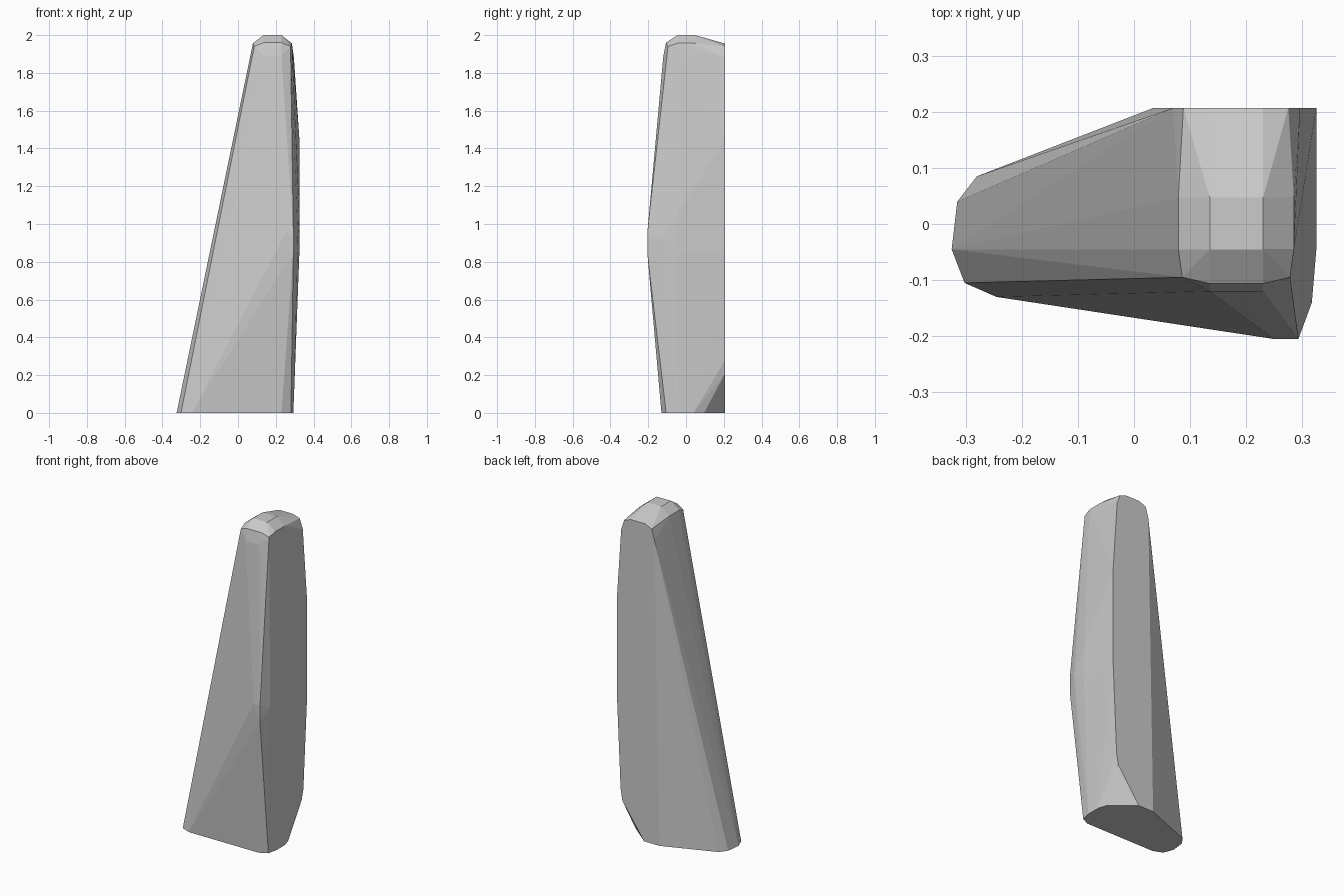
import bpy, bmesh

BACK = 0.207  # flat rear plane

# footprint on the ground (x, y)
foot = [(-0.325, -0.045), (-0.302, -0.105), (-0.245, -0.13), (0.23, -0.13),
        (0.28, -0.105), (0.293, -0.045), (0.293, 0.04), (0.275, 0.096),
        (-0.28, 0.085), (-0.315, 0.04)]
# outline of the flat rear face (x, z)
rear = [(0.035, 0), (0.14, 0), (0.288, 0.21), (0.3, 0.28), (0.325, 0.85),
        (0.325, 1.45), (0.296, 1.88), (0.275, 1.94), (0.23, 1.955),
        (0.135, 1.955), (0.088, 1.935), (0.07, 1.87)]
# bulge on the front right edge (x, y, z)
bulge = [(0.25, -0.205, 0.95), (0.293, -0.205, 0.85), (0.293, -0.205, 0.95),
         (0.317, -0.14, 0.92), (0.325, -0.045, 0.85), (0.325, -0.045, 1.05)]
# rounded tip
tip = [(x, y, 2.0) for x in (0.135, 0.23) for y in (-0.045, 0.047)]
tip += [(x, y, 1.957) for x in (0.079, 0.285) for y in (-0.045, 0.047)]
tip += [(x, -0.106, 1.96) for x in (0.135, 0.23)]
tip += [(x, -0.12, 1.89) for x in (0.135, 0.23)]
tip += [(0.086, -0.095, 1.94), (0.278, -0.095, 1.94)]

points = ([(x, y, 0) for x, y in foot] + [(x, BACK, z) for x, z in rear]
          + bulge + tip)

# faceted standing stone as the hull of its outlines
bm = bmesh.new()
verts = [bm.verts.new(p) for p in points]
hull = bmesh.ops.convex_hull(bm, input=verts)
loose = [v for v in bm.verts if not v.link_faces]
bmesh.ops.delete(bm, geom=loose, context='VERTS')
bmesh.ops.dissolve_limit(bm, angle_limit=0.01, verts=bm.verts[:], edges=bm.edges[:])
bmesh.ops.recalc_face_normals(bm, faces=bm.faces[:])
mesh = bpy.data.meshes.new("standing_stone")
bm.to_mesh(mesh)
bm.free()
bpy.context.collection.objects.link(bpy.data.objects.new("standing_stone", mesh))
